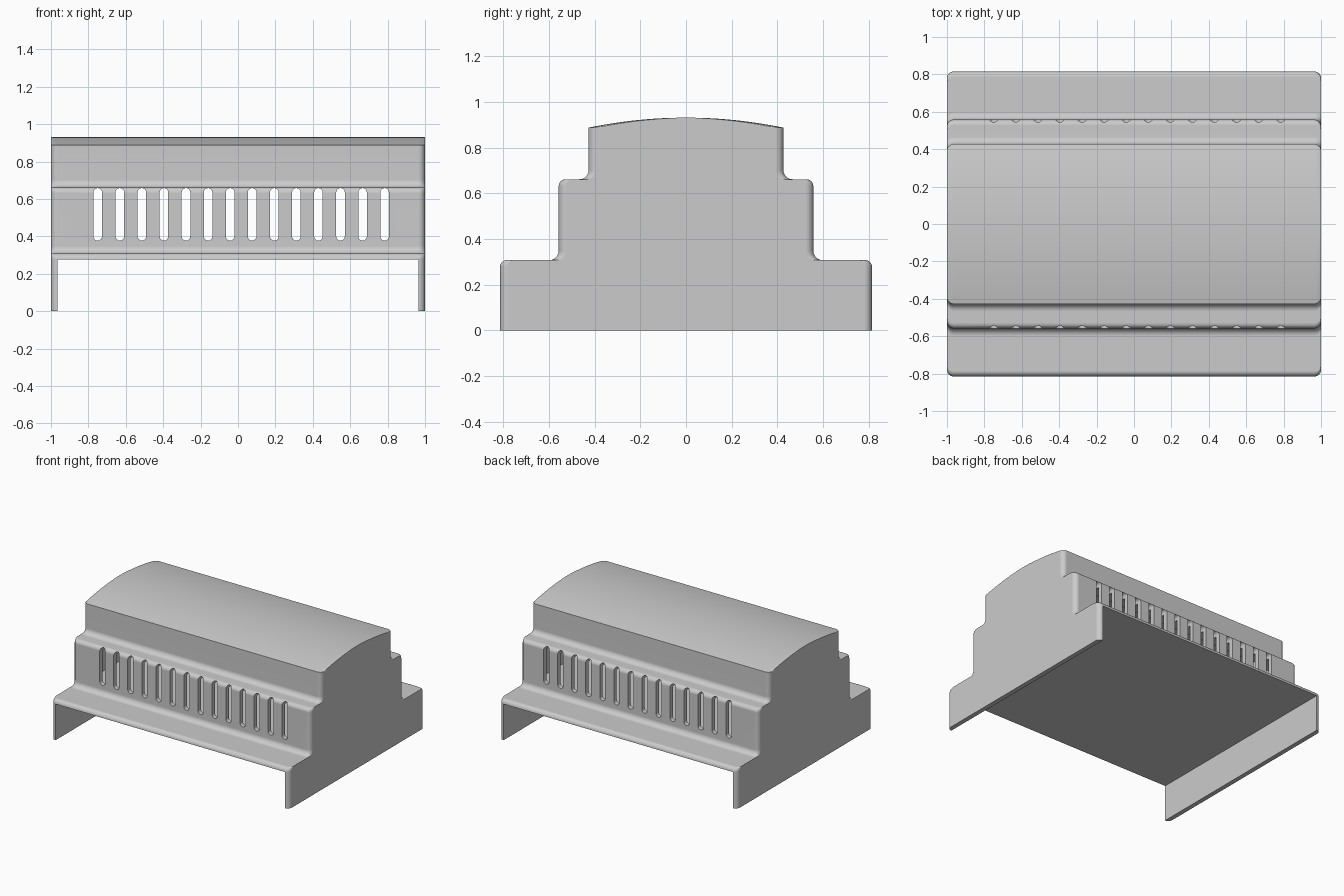
import bpy, bmesh, math
from mathutils import Vector

cube = bpy.data.objects.get("Cube")
if cube:
    bpy.data.objects.remove(cube)

WALL = 0.035
FLOOR = 0.275
END_R = 0.035

plastic = bpy.data.materials.new("light_grey_plastic")
plastic.use_nodes = True
GREY = (0.6, 0.6, 0.6, 1)
plastic.diffuse_color = GREY
plastic.node_tree.nodes["Principled BSDF"].inputs["Base Color"].default_value = GREY


def fillet(points, steps=6):
    """Round each (y, z, radius) corner of an open path of right angles."""
    out = []
    for i, (y, z, r) in enumerate(points):
        p = Vector((y, z))
        if r == 0:
            out.append(p)
            continue
        a = (Vector(points[i - 1][:2]) - p).normalized() * r
        b = (Vector(points[i + 1][:2]) - p).normalized() * r
        centre = p + a + b
        for k in range(steps + 1):
            t = math.pi / 2 * k / steps
            out.append(centre - b * math.cos(t) - a * math.sin(t))
    return out


def stepped_profile(corners, crown):
    """Closed stepped outline with a gently domed roof."""
    half = fillet(corners)
    edge_y, edge_z = half[-1]
    rise = crown - edge_z
    radius = (edge_y ** 2 + rise ** 2) / (2 * rise)
    for k in range(1, 12):
        y = edge_y * (1 - k / 12)
        half.append(Vector((y, crown - radius + math.sqrt(radius ** 2 - y * y))))
    return half + [Vector((0, crown))] + [Vector((-p.x, p.y)) for p in reversed(half)]


def make_object(name, bm):
    bmesh.ops.recalc_face_normals(bm, faces=bm.faces)
    mesh = bpy.data.meshes.new(name)
    bm.to_mesh(mesh)
    bm.free()
    mesh.materials.append(plastic)
    obj = bpy.data.objects.new(name, mesh)
    bpy.context.collection.objects.link(obj)
    return obj


def loft(bm, rings):
    """Skin a list of closed rings and cap both ends."""
    rows = [[bm.verts.new(p) for p in ring] for ring in rings]
    for a, b in zip(rows, rows[1:]):
        for i in range(len(a)):
            j = (i + 1) % len(a)
            bm.faces.new((a[i], a[j], b[j], b[i]))
    bm.faces.new(rows[0])
    bm.faces.new(rows[-1])


def cut(target, bm):
    cutter = make_object("cutter", bm)
    cutter.hide_render = True
    mod = target.modifiers.new("cut", "BOOLEAN")
    mod.operation = "DIFFERENCE"
    mod.solver = "EXACT"
    mod.object = cutter
    bpy.context.view_layer.objects.active = target
    bpy.ops.object.modifier_apply(modifier=mod.name)
    bpy.data.objects.remove(cutter)


# Outer shell: stepped outline along x, vertical edges rounded at the ends
outline = stepped_profile([(0.815, 0, 0), (0.815, 0.308, 0.03), (0.558, 0.308, 0.04),
                           (0.558, 0.662, 0.03), (0.427, 0.662, 0.04),
                           (0.427, 0.888, 0)], 0.932)
stations = []
for k in range(7):
    t = math.pi / 2 * k / 6
    stations.append((-1 + END_R * (1 - math.sin(t)), END_R * (1 - math.cos(t))))
stations = stations[::-1] + [(-x, inset) for x, inset in stations]
rings = []
for x, inset in stations:
    rings.append([(x, p.x - math.copysign(min(inset, abs(p.x)), p.x)
                   if abs(p.x) > 0.1 else p.x, p.y) for p in outline])
bm = bmesh.new()
loft(bm, rings)
housing = make_object("vented_housing", bm)

# Open space between the two side skirts
bm = bmesh.new()
bmesh.ops.create_cube(bm, size=1)
for v in bm.verts:
    v.co = (v.co.x * 2 * (1 - WALL), v.co.y * 3, FLOOR if v.co.z > 0 else -0.5)
cut(housing, bm)

# Inner chamber
chamber = stepped_profile([(0.523, 0.308, 0), (0.523, 0.627, 0), (0.392, 0.627, 0),
                           (0.392, 0.855, 0)], 0.897)
bm = bmesh.new()
loft(bm, [[(x, p.x, p.y) for p in chamber] for x in (WALL - 1, 1 - WALL)])
cut(housing, bm)

# Row of round-ended ventilation slots through front and back
SLOT_R, LOW, HIGH = 0.023, 0.4, 0.635
bm = bmesh.new()
for n in range(14):
    cx = -0.75 + 0.118 * n
    stadium = []
    for start, z in ((0, HIGH), (math.pi, LOW)):
        for k in range(9):
            t = start + math.pi * k / 8
            stadium.append((cx + SLOT_R * math.cos(t), z + SLOT_R * math.sin(t)))
    loft(bm, [[(x, y, z) for x, z in stadium] for y in (-1, 1)])
cut(housing, bm)

# Smooth fillets with crisp flat walls
bpy.ops.object.select_all(action="DESELECT")
housing.select_set(True)
bpy.context.view_layer.objects.active = housing
bpy.ops.object.shade_smooth_by_angle(angle=math.radians(30))
weighted = housing.modifiers.new("weighted_normals", "WEIGHTED_NORMAL")
weighted.keep_sharp = True
